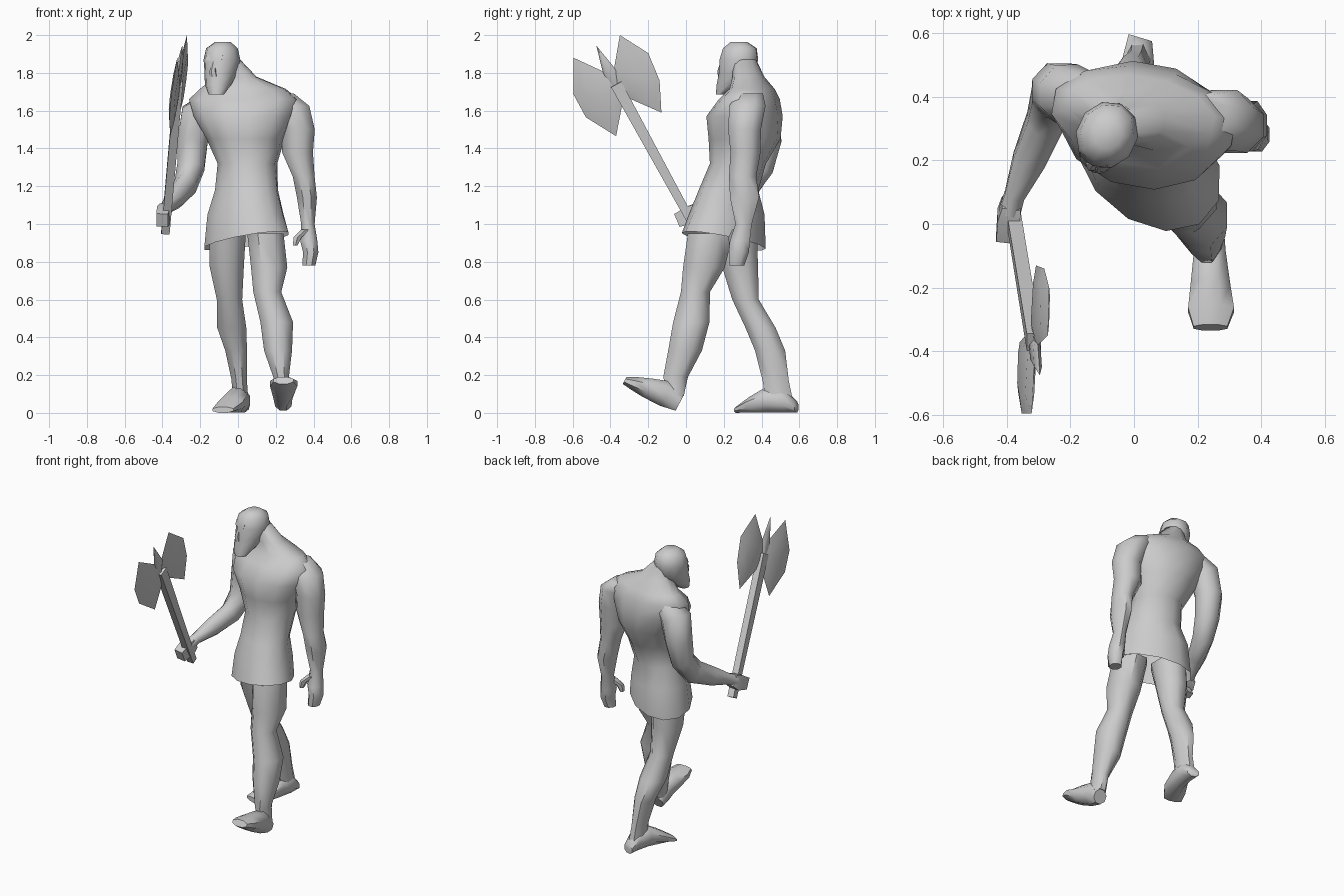
import bpy, bmesh, math
from mathutils import Vector, Matrix


def make(name, verts, faces):
    me = bpy.data.meshes.new(name)
    me.from_pydata([tuple(v) for v in verts], [], faces)
    bm = bmesh.new()
    bm.from_mesh(me)
    bmesh.ops.recalc_face_normals(bm, faces=bm.faces)
    bm.to_mesh(me)
    bm.free()
    ob = bpy.data.objects.new(name, me)
    bpy.context.collection.objects.link(ob)
    return ob


def loft(name, rings, n=8, axis=None, rot=0, open_start=False):
    """Skin elliptical rings (x, y, z, rx, ry[, turn]); axis fixes the ring normal, else it follows the path."""
    pts = [Vector(r[:3]) for r in rings]
    ref = Matrix.Rotation(math.radians(rot), 3, 'Z') @ Vector((1, 0, 0))
    verts, faces = [], []
    for i, r in enumerate(rings):
        t = Vector(axis) if axis else pts[min(i + 1, len(pts) - 1)] - pts[max(i - 1, 0)]
        t.normalize()
        u = (ref - t * ref.dot(t)).normalized()
        w = t.cross(u)
        turn = math.radians(r[5]) if len(r) > 5 else 0  # turns the ellipse, not the vertices
        for k in range(n):
            a = math.tau * (k + .5) / n
            s = 1.04  # makes up for the faceted outline
            x, y = math.cos(a - turn) * r[3] * s, math.sin(a - turn) * r[4] * s
            c, d = math.cos(turn), math.sin(turn)
            verts.append(pts[i] + u * (x * c - y * d) + w * (x * d + y * c))
    for i in range(len(rings) - 1):
        for k in range(n):
            a, b = i * n + k, i * n + (k + 1) % n
            faces.append((a, b, b + n, a + n))
    if not open_start:
        faces.append(tuple(range(n))[::-1])
    faces.append(tuple(range(len(verts) - n, len(verts))))
    return make(name, verts, faces)


UP = (0, 0, 1)

# Torso running down into an open skirt
torso = loft("torso_and_skirt", [
    (.045, .20, .91, .25, .18, -32),
    (.04, .215, 1.05, .22, .168, -32),
    (.045, .225, 1.18, .173, .14, -25),
    (.05, .275, 1.32, .153, .143),
    (.04, .31, 1.45, .2, .183),
    (.03, .31, 1.57, .258, .192),
    (.03, .335, 1.66, .285, .15),
    (.025, .35, 1.715, .225, .11),
    (-.01, .33, 1.78, .105, .08),
    (-.05, .31, 1.87, .06, .06)], n=12, axis=UP, rot=-10, open_start=True)
for v in torso.data.vertices[:12]:
    v.co.z += .13 * (v.co.x - .04) - .15 * (v.co.y - .2)

# Head, turned to its right, with beard, nose and brow
loft("head", [
    (-.115, .195, 1.685, .04, .035),
    (-.105, .235, 1.74, .068, .072),
    (-.09, .27, 1.80, .082, .097),
    (-.085, .28, 1.87, .093, .103),
    (-.085, .285, 1.93, .08, .09),
    (-.08, .28, 1.963, .04, .045)], n=10, axis=UP, rot=-25)
loft("nose", [
    (-.128, .19, 1.78, .022, .022),
    (-.132, .185, 1.81, .018, .02),
    (-.122, .2, 1.87, .01, .015)], n=6, axis=UP, rot=-25)
loft("brow", [
    (-.125, .205, 1.865, .05, .02),
    (-.12, .215, 1.895, .055, .02)], n=6, axis=UP, rot=-25)

# Right arm, bent, ending in a blocky fist around the axe
loft("right_arm", [
    (-.15, .40, 1.63, .07, .08),
    (-.212, .41, 1.58, .094, .094),
    (-.24, .42, 1.44, .083, .088),
    (-.25, .395, 1.30, .075, .072),
    (-.28, .32, 1.20, .06, .075),
    (-.33, .20, 1.14, .053, .06),
    (-.375, .09, 1.09, .033, .035),
    (-.39, .04, 1.065, .035, .04)])
loft("right_fist", [
    (-.385, .065, 1.075, .04, .05),
    (-.393, .025, 1.05, .048, .065),
    (-.402, -.045, 1.02, .042, .05)], n=4)

# Left arm, hanging, with palm and thumb
loft("left_arm", [
    (.22, .34, 1.69, .08, .07),
    (.285, .325, 1.625, .096, .1),
    (.32, .31, 1.50, .09, .09),
    (.315, .315, 1.38, .085, .083),
    (.348, .30, 1.25, .06, .075),
    (.365, .31, 1.14, .055, .08),
    (.37, .305, 1.0, .037, .045),
    (.375, .285, .91, .047, .055),
    (.385, .28, .85, .042, .055),
    (.375, .27, .78, .036, .04)], axis=UP)
loft("left_thumb", [
    (.36, .275, .97, .03, .03),
    (.315, .25, .93, .024, .025),
    (.303, .245, .885, .013, .015)], n=6, axis=UP)

# Legs in mid stride
loft("right_leg", [
    (-.055, .26, .95, .10, .12),
    (-.06, .285, .78, .095, .1),
    (-.045, .315, .60, .07, .073),
    (-.033, .395, .45, .08, .083),
    (-.01, .445, .33, .06, .083),
    (.007, .475, .17, .042, .072),
    (.012, .495, .06, .045, .075)], axis=UP)
loft("left_leg", [
    (.145, .13, .95, .10, .125),
    (.165, .095, .77, .1, .115),
    (.155, .05, .64, .077, .08),
    (.205, .028, .48, .09, .1),
    (.212, -.005, .33, .077, .093),
    (.228, -.055, .19, .043, .068),
    (.238, -.055, .09, .045, .045)], axis=UP)

# Feet: rear one flat, front one with the toe raised
loft("right_foot", [
    (.02, .585, .03, .04, .03),
    (.015, .52, .065, .052, .065),
    (-.005, .43, .07, .055, .07),
    (-.04, .34, .042, .072, .042),
    (-.08, .27, .016, .06, .016)], axis=(-.3, -1, 0), rot=-17)
loft("left_foot", [
    (.24, -.035, .05, .045, .045),
    (.238, -.1, .1, .052, .075),
    (.24, -.2, .132, .065, .058),
    (.242, -.27, .155, .075, .04),
    (.24, -.325, .172, .055, .022)], axis=(0, -.88, .47))


# Axe: everything lies in one slanted plane, drawn as (y, z) outlines
def on_plane(y, z, off=0):
    return Vector((-.545 + .13 * y + .16 * z + off, y, z))


def blade(name, outline, thick):
    n = len(outline)
    cy, cz = (sum(p[i] for p in outline) / n for i in (0, 1))
    verts = [on_plane(y, z) for y, z in outline]
    faces = []
    for s in (1, -1):
        base = len(verts)
        verts += [on_plane(cy + (y - cy) * .6, cz + (z - cz) * .6, s * thick) for y, z in outline]
        faces += [(k, (k + 1) % n, base + (k + 1) % n, base + k) for k in range(n)]
        faces.append(tuple(range(base, base + n)))
    make(name, verts, faces)


blade("axe_blade_front", [(-.595, 1.88), (-.595, 1.685), (-.53, 1.565), (-.37, 1.465),
                          (-.34, 1.62), (-.35, 1.70), (-.39, 1.785)], .014)
blade("axe_blade_rear", [(-.35, 2.0), (-.2, 1.905), (-.14, 1.76), (-.13, 1.59),
                         (-.29, 1.66), (-.35, 1.70), (-.385, 1.80)], .014)
blade("axe_spike", [(-.475, 1.945), (-.435, 1.78), (-.36, 1.68), (-.365, 1.81)], .012)
loft("axe_shaft", [
    (*on_plane(.06, .955), .03, .028),
    (*on_plane(-.37, 1.74), .03, .042)], n=4)

# Smooth shading with sharp creases kept
bpy.ops.object.select_all(action='SELECT')
bpy.context.view_layer.objects.active = torso
bpy.ops.object.shade_smooth_by_angle(angle=math.radians(50))
